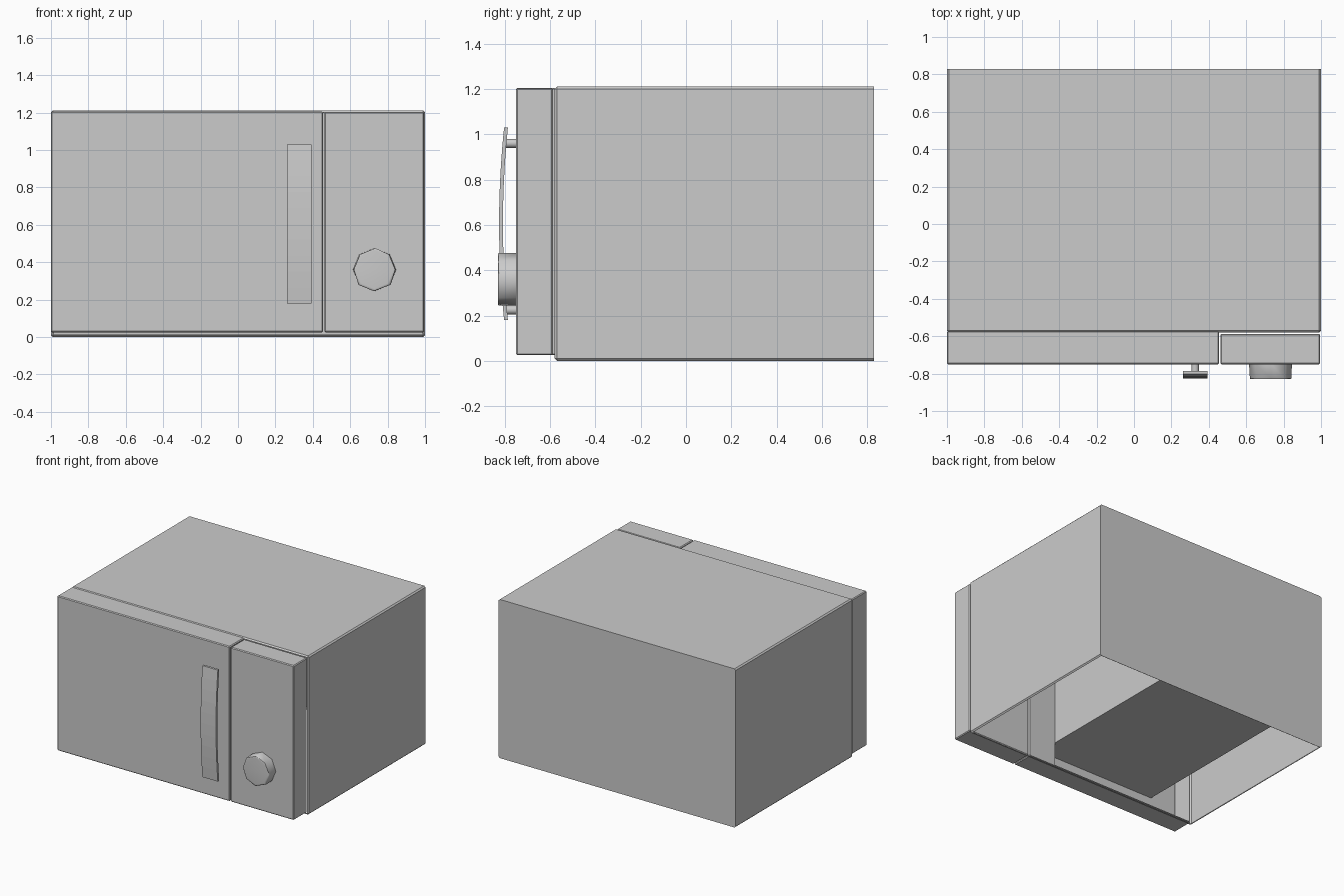
import bpy
import bmesh
from mathutils import Vector, Matrix

cube = bpy.data.objects.get("Cube")
if cube:
    bpy.data.objects.remove(cube, do_unlink=True)

grey = bpy.data.materials.new("light_grey")
grey.use_nodes = True
colour = (0.6, 0.6, 0.6, 1)
grey.diffuse_color = colour
grey.node_tree.nodes["Principled BSDF"].inputs["Base Color"].default_value = colour


def finish(name, bm):
    bmesh.ops.recalc_face_normals(bm, faces=bm.faces)
    mesh = bpy.data.meshes.new(name)
    bm.to_mesh(mesh)
    bm.free()
    mesh.materials.append(grey)
    obj = bpy.data.objects.new(name, mesh)
    bpy.context.collection.objects.link(obj)
    return obj


def box(name, low, high, bevel=0, sharp_back=False, open_sides=()):
    """Box between two corners, with bevelled edges and optional open sides."""
    low, high = Vector(low), Vector(high)
    bm = bmesh.new()
    bmesh.ops.create_cube(bm, size=1)
    for v in bm.verts:
        v.co = Vector([(low[i] + high[i]) / 2 + v.co[i] * (high[i] - low[i])
                       for i in range(3)])
    if bevel:
        edges = [e for e in bm.edges if not sharp_back
                 or any(v.co.y < high.y - 0.001 for v in e.verts)]
        bmesh.ops.bevel(bm, geom=edges, offset=bevel, segments=1,
                        affect='EDGES', profile=0.5)
    bm.normal_update()
    drop = [f for f in bm.faces
            if any(f.normal.dot(Vector(d)) > 0.99 for d in open_sides)]
    bmesh.ops.delete(bm, geom=drop, context='FACES')
    obj = finish(name, bm)
    if open_sides:
        wall = obj.modifiers.new("wall", 'SOLIDIFY')
        wall.thickness = 0.006
        wall.offset = -1
    return obj


def cylinder(name, x, z, y_back, y_front, radius, sides, bevel=0):
    """Cylinder lying along y, with an optional rounded front rim."""
    bm = bmesh.new()
    bmesh.ops.create_cone(bm, cap_ends=True, segments=sides, radius1=radius,
                          radius2=radius, depth=y_back - y_front)
    bm.transform(Matrix.Translation((x, (y_back + y_front) / 2, z))
                 @ Matrix.Rotation(1.5707963, 4, 'X'))
    if bevel:
        rim = [e for e in bm.edges
               if all(v.co.y < y_front + 0.001 for v in e.verts)]
        bmesh.ops.bevel(bm, geom=rim, offset=bevel, segments=3,
                        affect='EDGES', profile=0.5)
    obj = finish(name, bm)
    bpy.ops.object.select_all(action='DESELECT')
    obj.select_set(True)
    bpy.context.view_layer.objects.active = obj
    bpy.ops.object.shade_smooth_by_angle(angle=0.9)
    return obj


DOWN, FRONT, BACK = (0, 0, -1), (0, -1, 0), (0, 1, 0)

# Outer casing and the cooking chamber inside it
box("casing", (-1, -0.58, 0), (1, 0.83, 1.21), 0.01, True, (DOWN, FRONT))
box("cooking_chamber", (-0.775, -0.74, 0.21), (0.227, 0.6, 1.02),
    open_sides=(FRONT,))

# Hollow door with its inner frame, and the control panel
box("door", (-1, -0.75, 0.025), (0.455, -0.578, 1.205), 0.006, True, (BACK,))
box("door_inner_frame", (0.227, -0.587, 0.03), (0.45, -0.58, 1.2))
box("control_panel", (0.462, -0.75, 0.025), (0.995, -0.587, 1.203), 0.006)

# Arched handle
bm = bmesh.new()
bmesh.ops.create_grid(bm, x_segments=1, y_segments=10, size=0.5)
for v in bm.verts:
    s = v.co.y * 2
    v.co = Vector((0.327 + v.co.x * 0.13, -0.825 + 0.022 * s * s, 0.605 + s * 0.425))
grown = bmesh.ops.extrude_face_region(bm, geom=bm.faces[:])
for v in grown["geom"]:
    if isinstance(v, bmesh.types.BMVert):
        v.co.y += 0.017
finish("handle", bm)

# Handle posts and control knob
for name, z in (("lower_handle_post", 0.225), ("upper_handle_post", 0.96)):
    cylinder(name, 0.327, z, -0.745, -0.8, 0.02, 12)
cylinder("control_knob", 0.73, 0.36, -0.745, -0.83, 0.115, 8, 0.012)
